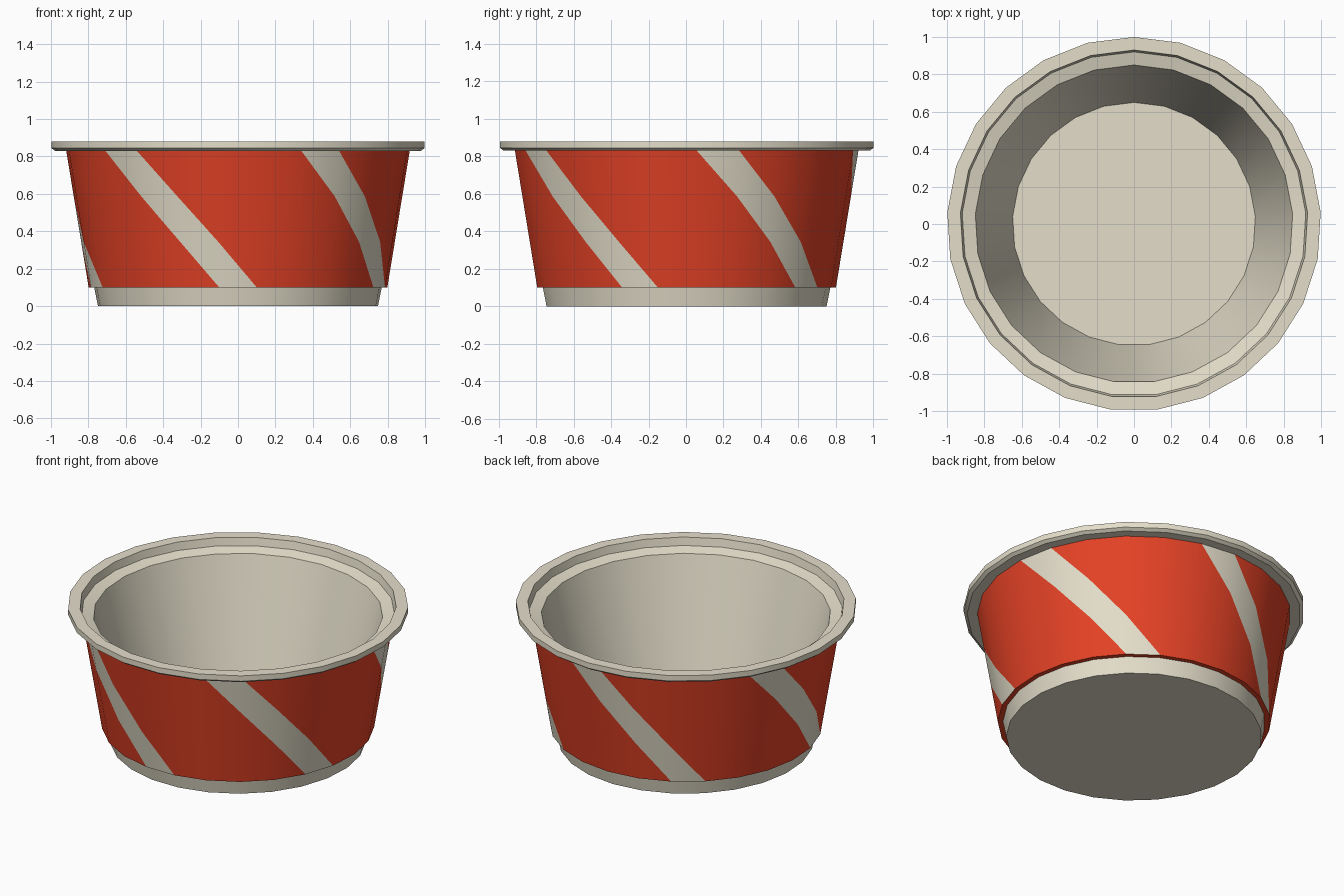
import bpy, bmesh, math

if "Cube" in bpy.data.objects:
    bpy.data.objects.remove(bpy.data.objects["Cube"])

N = 25                      # sides of the cup
STEP = 2 * math.pi / N


def material(name, rgb):
    m = bpy.data.materials.new(name)
    m.diffuse_color = (*rgb, 1)
    m.use_nodes = True
    m.node_tree.nodes["Principled BSDF"].inputs["Base Color"].default_value = m.diffuse_color
    return m


cream = material("cream", (0.775, 0.73, 0.59))
red = material("red", (0.775, 0.054, 0.019))


def ring(bm, r, z):
    # angle runs from the front (-y) towards +x, with a flat side in front
    return [bm.verts.new((r * math.sin((k - 0.5) * STEP), -r * math.cos((k - 0.5) * STEP), z))
            for k in range(N)]


def band(bm, low, high):
    for c in range(N):
        d = (c + 1) % N
        bm.faces.new((high[c], low[c], low[d], high[d]))


def finish(bm, name, mats):
    me = bpy.data.meshes.new(name)
    bm.to_mesh(me)
    bm.free()
    for m in mats:
        me.materials.append(m)
    ob = bpy.data.objects.new(name, me)
    bpy.context.collection.objects.link(ob)
    bpy.ops.object.select_all(action='DESELECT')
    ob.select_set(True)
    bpy.context.view_layer.objects.active = ob
    bpy.ops.object.shade_smooth_by_angle(angle=math.radians(28))
    return ob


# Cup: foot below the wrap, then rim, inner ledge, inner wall and floor above it
bm = bmesh.new()
foot = [ring(bm, r, z) for r, z in [(0.75, 0), (0.77, 0.10)]]
bm.faces.new(foot[0][::-1])
band(bm, *foot)
upper = [ring(bm, r, z) for r, z in [
    (0.92, 0.83), (0.98, 0.83), (1.0, 0.845), (1.0, 0.88), (0.93, 0.88),
    (0.92, 0.83), (0.85, 0.812), (0.65, 0.06)]]
for a, b in zip(upper, upper[1:]):
    band(bm, a, b)
bm.faces.new(upper[-1])
finish(bm, "cup", [cream])

# Striped wrap: each panel is split on its diagonal, five stripes spiral down
ROWS = 3
bm = bmesh.new()
levels = [ring(bm, 0.92 - 0.12 * i / ROWS, 0.83 - 0.73 * i / ROWS) for i in range(ROWS + 1)]
for i in range(ROWS):
    top, bot = levels[i], levels[i + 1]
    for c in range(N):
        d = (c + 1) % N
        s = (c - i) % 5
        up = bm.faces.new((top[c], bot[d], top[d]))
        lo = bm.faces.new((top[c], bot[c], bot[d]))
        up.material_index = 1 if s == 2 else 0
        lo.material_index = 1 if s == 3 else 0
# underside of the wrap, back to the foot
band(bm, ring(bm, 0.77, 0.10), levels[-1])
finish(bm, "striped_wrap", [red, cream])
